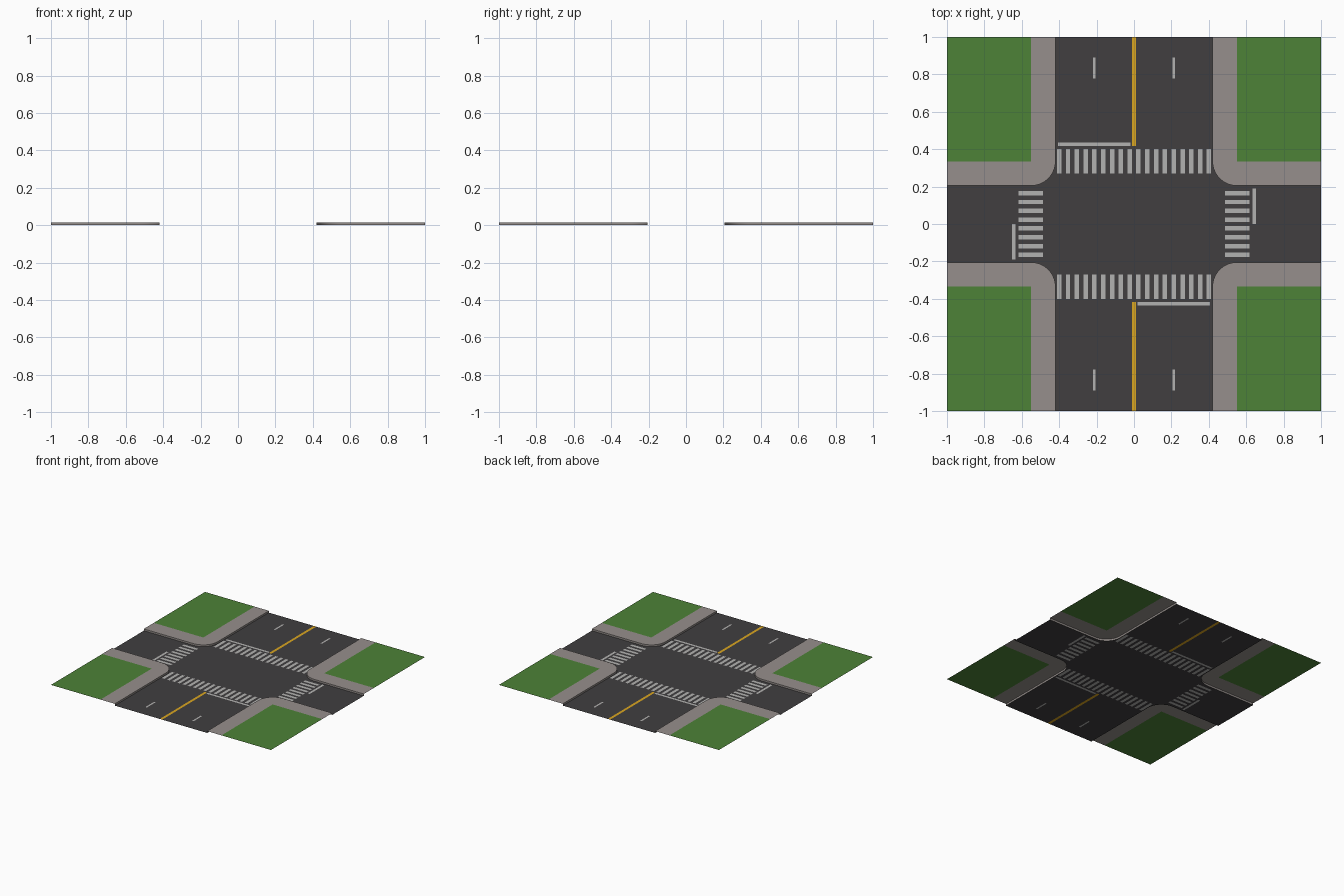
import bpy, bmesh, math

if "Cube" in bpy.data.objects:
    bpy.data.objects.remove(bpy.data.objects["Cube"])

H = 0.015                 # kerb height
RX, RY = 0.42, 0.205      # half widths of the wide and the narrow road
GX, GY = 0.55, 0.335      # inner corner of the lawns, also centre of the kerb arcs


def material(name, rgb):
    m = bpy.data.materials.new(name)
    m.diffuse_color = (*rgb, 1)
    m.use_nodes = True
    m.node_tree.nodes["Principled BSDF"].inputs["Base Color"].default_value = m.diffuse_color
    return m


ASPHALT = material("asphalt", (0.052, 0.049, 0.051))
WHITE = material("white_paint", (0.45, 0.45, 0.44))
YELLOW = material("yellow_paint", (0.70, 0.38, 0.015))
PAVING = material("paving", (0.305, 0.275, 0.262))
GRASS = material("grass", (0.074, 0.223, 0.038))


def make(name, polys, mat, mirror=False, smooth=False):
    bm = bmesh.new()
    for p in polys:
        f = bm.faces.new([bm.verts.new(v) for v in p])
        f.smooth = smooth
    bmesh.ops.remove_doubles(bm, verts=bm.verts[:], dist=1e-5)
    me = bpy.data.meshes.new(name)
    bm.to_mesh(me)
    bm.free()
    me.materials.append(mat)
    ob = bpy.data.objects.new(name, me)
    bpy.context.collection.objects.link(ob)
    if mirror:
        mod = ob.modifiers.new("four_corners", 'MIRROR')
        mod.use_axis = (True, True, False)
        mod.use_mirror_merge = False
    return ob


def rect(x0, x1, y0, y1, z=0.0):
    return [(x0, y0, z), (x1, y0, z), (x1, y1, z), (x0, y1, z)]


# Road markings as (x0, x1, y0, y1), inlaid in the asphalt
crossings, stop_lines, lane_dashes, centre_lines = [], [], [], []
for s in (-1, 1):
    def span(a, b):
        return tuple(sorted((s * a, s * b)))
    for i in range(18):
        x = -0.412 + i * 0.0471
        crossings.append((x, x + 0.024, *span(0.27, 0.402)))
    for i in range(8):
        y = -0.177 + i * 0.0471
        crossings.append((*span(0.486, 0.617), y, y + 0.024))
    stop_lines.append((*span(-0.407, -0.018), *span(0.418, 0.437)))
    stop_lines.append((*span(0.633, 0.652), *span(0.0, 0.19)))
    centre_lines.append((-0.011, 0.011, *span(0.418, 1.0)))
    for x in (-0.212, 0.212):
        lane_dashes.append((x - 0.007, x + 0.007, *span(0.778, 0.89)))
groups = {"crossing_stripes": (crossings, WHITE), "stop_lines": (stop_lines, WHITE),
          "lane_dashes": (lane_dashes, WHITE), "centre_lines": (centre_lines, YELLOW)}
for name, (marks, mat) in groups.items():
    make(name, [rect(*m) for m in marks], mat)
all_marks = crossings + stop_lines + lane_dashes + centre_lines


# Asphalt: each panel is split along the markings and leaves them open
def asphalt(x0, x1, y0, y1):
    inside = [m for m in all_marks
              if m[0] >= x0 and m[1] <= x1 and m[2] >= y0 and m[3] <= y1]
    ys = sorted({y0, y1, *(v for m in inside for v in m[2:])})
    cells = []
    for a, b in zip(ys, ys[1:]):
        x = x0
        for m in sorted(m for m in inside if m[2] < (a + b) / 2 < m[3]):
            if m[0] > x:
                cells.append(rect(x, m[0], a, b))
            x = m[1]
        if x < x1:
            cells.append(rect(x, x1, a, b))
    return cells


make("wide_road_north", asphalt(-RX, RX, RY, 1), ASPHALT)
make("wide_road_south", asphalt(-RX, RX, -1, -RY), ASPHALT)
make("narrow_road", asphalt(-1, 1, -RY, RY), ASPHALT)

# Rounded kerb corner, running from the wide road to the narrow road
N = 14
arc = []
for i in range(N + 1):
    t = math.pi + i / N * math.pi / 2
    arc.append((GX + (GX - RX) * math.cos(t), GY + (GY - RY) * math.sin(t)))

# Asphalt fillets between the road edges and the arcs
make("road_corner_fillets",
     [[(RX, RY, 0), (*b, 0), (*a, 0)] for a, b in zip(arc, arc[1:])],
     ASPHALT, mirror=True)

# Pavements
make("pavements",
     [rect(RX, GX, GY, 1, H), rect(GX, 1, RY, GY, H)]
     + [[(GX, GY, H), (*a, H), (*b, H)] for a, b in zip(arc, arc[1:])],
     PAVING, mirror=True)

# Kerb faces
line = [(RX, 1)] + arc + [(1, RY)]
make("kerbs", [[(*a, H), (*a, 0), (*b, 0), (*b, H)] for a, b in zip(line, line[1:])],
     PAVING, mirror=True, smooth=True)

# Lawns
make("lawns", [rect(GX, 1, GY, 1, H)], GRASS, mirror=True)
